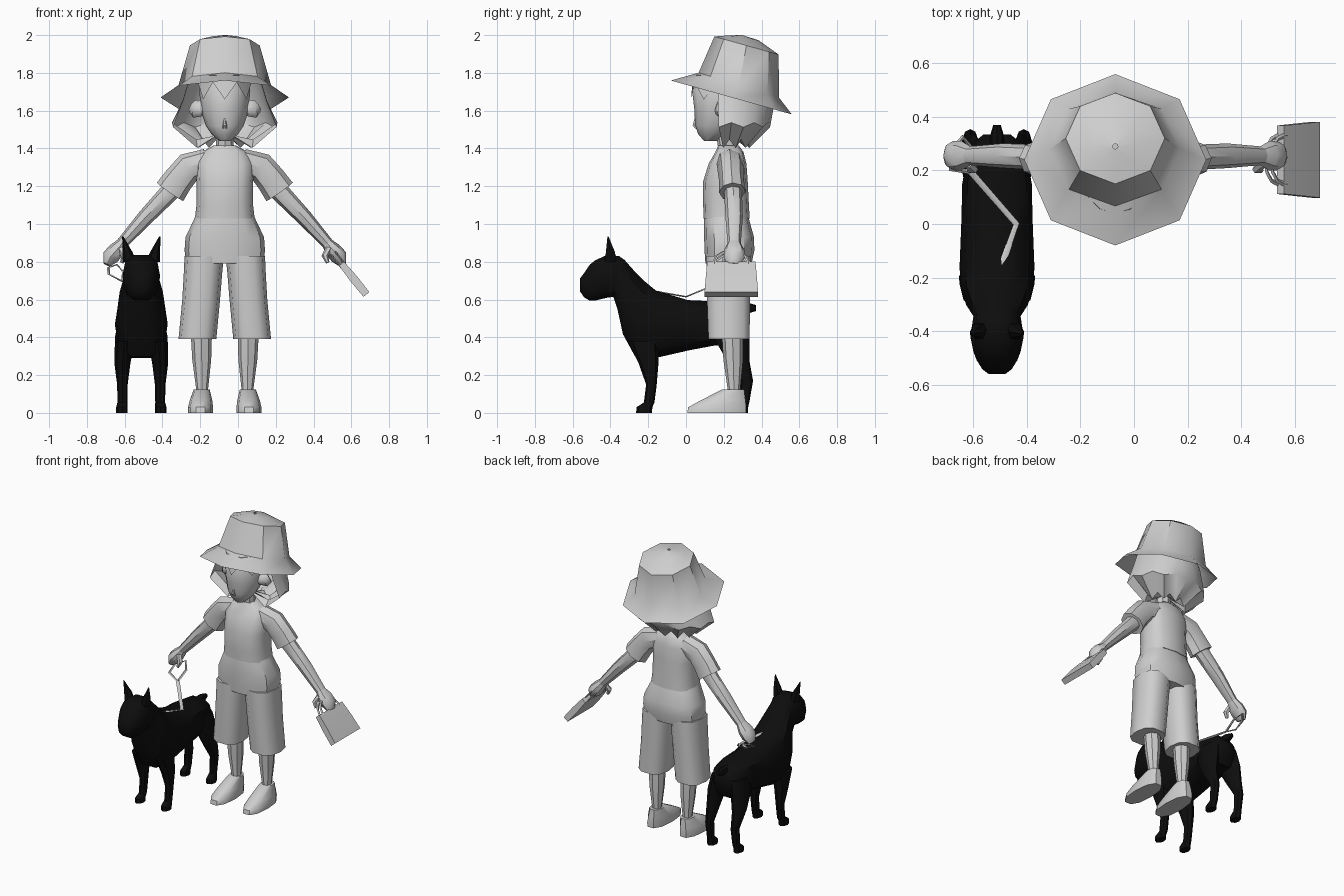
import bpy, bmesh, math
from mathutils import Vector

CX = -0.07   # centre line of the child
DX = -0.512  # centre line of the dog


def material(name, rgb):
    m = bpy.data.materials.new(name)
    m.diffuse_color = (*rgb, 1)
    return m


GREY = material("light_grey", (0.62, 0.62, 0.62))
BLACK = material("black", (0.004, 0.004, 0.004))


def loft(name, rings, mat=GREY, caps=True, closed=True):
    """Skin a list of point rings into one mesh object."""
    bm = bmesh.new()
    rows = [[bm.verts.new(p) for p in r] for r in rings]
    n = len(rows[0])
    for a, b in zip(rows, rows[1:]):
        for i in range(n if closed else n - 1):
            j = (i + 1) % n
            bm.faces.new((a[i], a[j], b[j], b[i]))
    if caps:
        bm.faces.new(rows[0])
        bm.faces.new(rows[-1])
    bmesh.ops.recalc_face_normals(bm, faces=bm.faces)
    me = bpy.data.meshes.new(name)
    bm.to_mesh(me)
    bm.free()
    me.materials.append(mat)
    ob = bpy.data.objects.new(name, me)
    bpy.context.collection.objects.link(ob)
    return ob


def ring(c, u, v, n=10, p=1.0):
    """Superellipse ring round c; p below 1 makes it boxier."""
    c, u, v = Vector(c), Vector(u), Vector(v)
    out = []
    for i in range(n):
        a = 2 * math.pi * i / n
        ca, sa = math.cos(a), math.sin(a)
        out.append(c + u * math.copysign(abs(ca) ** p, ca) + v * math.copysign(abs(sa) ** p, sa))
    return out


def stack(name, rows, x=CX, mat=GREY, n=10, p=1.0, side=1):
    """Horizontal rings given as (x offset, y, z, x radius, y radius)."""
    return loft(name, [ring((x + side * r[0], r[1], r[2]), (r[3], 0, 0), (0, r[4], 0), n, p)
                       for r in rows], mat)


def tube(name, pts, radii, ref=(0, 1, 0), n=8, mat=GREY):
    """Tube along a path; radii are (across, along ref)."""
    pts, ref = [Vector(p) for p in pts], Vector(ref)
    rings = []
    for i, p in enumerate(pts):
        d = (pts[min(i + 1, len(pts) - 1)] - pts[max(i - 1, 0)]).normalized()
        u = d.cross(ref).normalized()
        v = d.cross(u).normalized()
        a, b = radii[i] if isinstance(radii, list) else radii
        rings.append(ring(p, u * a, v * b, n))
    return loft(name, rings, mat)


# Bucket hat: tilted octagonal rings from brim to crown
def hat_ring(y, z, rx, ry, slope):
    return ring((CX, y, z), (rx, 0, 0), (0, ry, -slope * ry), 8)


loft("hat", [hat_ring(0.24, 1.67, 0.34, 0.32, 0.28),
             hat_ring(0.28, 1.735, 0.245, 0.213, 0.31),
             hat_ring(0.32, 1.945, 0.185, 0.17, 0.28),
             hat_ring(0.30, 1.985, 0.09, 0.085, 0.15),
             hat_ring(0.29, 2.0, 0.01, 0.01, 0.0)], caps=False)

# Head, nose, ears and neck
stack("head", [(0, 0.13, 1.44, 0.03, 0.035), (0, 0.145, 1.475, 0.07, 0.08),
               (0, 0.16, 1.52, 0.1, 0.112), (0, 0.185, 1.6, 0.127, 0.14),
               (0, 0.2, 1.71, 0.135, 0.168), (0, 0.23, 1.8, 0.11, 0.13)], n=12)
stack("nose", [(0, 0.058, 1.505, 0.012, 0.01), (0, 0.046, 1.522, 0.012, 0.013),
               (0, 0.053, 1.56, 0.004, 0.008)], n=6)
stack("neck", [(0, 0.225, 1.34, 0.06, 0.055), (0, 0.215, 1.42, 0.047, 0.047),
               (0, 0.2, 1.52, 0.05, 0.05)], n=8)
for s, side in ((-1, "left"), (1, "right")):
    tube(side + "_ear", [(CX + s * 0.11, 0.17, 1.6), (CX + s * 0.145, 0.19, 1.61),
                         (CX + s * 0.165, 0.21, 1.625)],
         [(0.03, 0.02), (0.052, 0.035), (0.04, 0.026)], n=8)


# Hair: back bob with jagged ends, and a pointed fringe
def hair_row(z, rx, ry, jag, start, end, n, cy=0.22):
    out = []
    for i in range(n):
        a = math.radians(start + (end - start) * i / (n - 1))
        out.append(Vector((CX + rx * math.sin(a), cy - ry * math.cos(a), z + (jag if i % 2 else -jag))))
    return out


loft("hair", [hair_row(z, rx, ry, j, 78, 282, 13) for z, rx, ry, j in
              ((1.8, 0.18, 0.19, 0), (1.65, 0.225, 0.25, 0), (1.525, 0.28, 0.225, 0.012),
               (1.425, 0.15, 0.115, 0.022), (1.47, 0.04, 0.04, 0))], caps=False, closed=False)
loft("fringe", [hair_row(z, r, r + 0.035, j, -78, 78, 7, 0.205) for z, r, j in
                ((1.79, 0.13, 0), (1.705, 0.145, -0.045))], caps=False, closed=False)

# Shirt and trousers
stack("shirt", [(0, 0.215, 1.03, 0.158, 0.122), (0, 0.212, 1.1, 0.15, 0.121),
                (0, 0.208, 1.22, 0.15, 0.119), (0, 0.22, 1.32, 0.155, 0.1),
                (0, 0.23, 1.38, 0.125, 0.075), (0, 0.225, 1.415, 0.06, 0.055)], n=12, p=0.75)
stack("trouser_hips", [(0, 0.225, 0.79, 0.205, 0.122), (0, 0.23, 0.86, 0.213, 0.132),
                       (0, 0.228, 0.93, 0.208, 0.132), (0, 0.215, 1.02, 0.165, 0.12),
                       (0, 0.213, 1.06, 0.148, 0.112)], n=12, p=0.75)

for s, side in ((-1, "left"), (1, "right")):
    # Trouser leg, shin and shoe
    stack(side + "_trouser_leg", [(0.145, 0.228, 0.39, 0.1, 0.113), (0.125, 0.225, 0.6, 0.1, 0.118),
                                  (0.114, 0.225, 0.76, 0.102, 0.122), (0.108, 0.225, 0.83, 0.105, 0.122)],
          n=10, p=0.75, side=s)
    stack(side + "_shin", [(0.12, 0.25, 0.05, 0.032, 0.035), (0.12, 0.254, 0.13, 0.032, 0.034),
                           (0.122, 0.25, 0.28, 0.05, 0.052), (0.124, 0.245, 0.42, 0.056, 0.056)],
          n=8, side=s)
    stack(side + "_shoe", [(0.128, 0.162, 0, 0.066, 0.162), (0.128, 0.165, 0.03, 0.066, 0.16),
                           (0.126, 0.195, 0.065, 0.06, 0.125), (0.122, 0.25, 0.125, 0.042, 0.06)],
          n=10, p=0.85, side=s)

    # Sleeve, forearm, hand and thumb
    def arm(pts):
        return [(CX + s * a, y, z) for a, y, z in pts]

    tube(side + "_sleeve", arm([(0.09, 0.23, 1.335), (0.19, 0.235, 1.3), (0.245, 0.24, 1.235),
                                (0.29, 0.245, 1.17)]),
         [(0.065, 0.07), (0.08, 0.07), (0.08, 0.066), (0.085, 0.07)])
    tube(side + "_forearm", arm([(0.22, 0.24, 1.25), (0.31, 0.25, 1.15), (0.42, 0.255, 1.035),
                                 (0.555, 0.255, 0.885)]),
         [(0.055, 0.05), (0.05, 0.047), (0.043, 0.046), (0.03, 0.034)])
    tube(side + "_hand", arm([(0.54, 0.255, 0.9), (0.575, 0.255, 0.86), (0.605, 0.255, 0.825),
                              (0.625, 0.25, 0.785)]),
         [(0.03, 0.034), (0.043, 0.055), (0.045, 0.055), (0.02, 0.035)])
    tube(side + "_thumb", arm([(0.55, 0.225, 0.87), (0.53, 0.205, 0.83), (0.545, 0.2, 0.795)]),
         [(0.018, 0.018), (0.018, 0.018), (0.01, 0.01)], n=6)

    # Dog legs and ear
    stack(side + "_dog_front_leg", [(0.103, -0.222, 0, 0.03, 0.042), (0.103, -0.22, 0.03, 0.03, 0.042),
                                    (0.1, -0.195, 0.055, 0.026, 0.028), (0.1, -0.183, 0.15, 0.028, 0.028),
                                    (0.1, -0.198, 0.26, 0.042, 0.052), (0.088, -0.225, 0.38, 0.052, 0.085)],
          DX, BLACK, 8, side=s)
    stack(side + "_dog_hind_leg", [(0.103, 0.285, 0, 0.03, 0.042), (0.103, 0.287, 0.03, 0.03, 0.042),
                                   (0.1, 0.31, 0.06, 0.025, 0.026), (0.1, 0.322, 0.17, 0.027, 0.033),
                                   (0.1, 0.275, 0.28, 0.04, 0.06), (0.09, 0.24, 0.4, 0.05, 0.095),
                                   (0.07, 0.23, 0.5, 0.05, 0.09)], DX, BLACK, 8, side=s)
    stack(side + "_dog_ear", [(0.062, -0.4, 0.8, 0.038, 0.035), (0.073, -0.4, 0.85, 0.027, 0.028),
                              (0.098, -0.413, 0.935, 0.003, 0.003)], DX, BLACK, 6, side=s)

# Dog trunk, neck and head: rings spanning a top and a bottom point (y, z), half width
sections = [
    ((0.335, 0.52), (0.335, 0.44), 0.05), ((0.285, 0.58), (0.295, 0.36), 0.105),
    ((0.15, 0.595), (0.15, 0.352), 0.13), ((0.01, 0.602), (0.02, 0.327), 0.133),
    ((-0.16, 0.655), (-0.165, 0.283), 0.14), ((-0.225, 0.71), (-0.27, 0.29), 0.134),
    ((-0.27, 0.755), (-0.335, 0.41), 0.115), ((-0.325, 0.815), (-0.365, 0.55), 0.088),
    ((-0.355, 0.835), (-0.385, 0.61), 0.092), ((-0.42, 0.84), (-0.42, 0.605), 0.1),
    ((-0.48, 0.812), (-0.475, 0.592), 0.088), ((-0.508, 0.79), (-0.51, 0.59), 0.076),
    ((-0.545, 0.735), (-0.54, 0.61), 0.055), ((-0.56, 0.715), (-0.56, 0.64), 0.032)]
body = []
for (ty, tz), (by, bz), w in sections:
    top, bot = Vector((DX, ty, tz)), Vector((DX, by, bz))
    body.append(ring((top + bot) / 2, (w, 0, 0), (top - bot) / 2, 10, 0.75))
loft("dog_body", body, BLACK)
tube("dog_tail", [(DX, 0.25, 0.55), (DX, 0.33, 0.555), (DX, 0.37, 0.555)],
     [(0.03, 0.03), (0.028, 0.026), (0.016, 0.014)], ref=(1, 0, 0), mat=BLACK)

# Leash ribbon with its hand loop
ribbon = (0.012, 0.004)
tube("leash", [(-0.61, 0.195, 0.695), (-0.44, 0, 0.615), (-0.5, -0.17, 0.645)], ribbon, (0, 0, 1), 4)
tube("leash_loop", [(-0.61, 0.195, 0.695), (-0.685, 0.205, 0.735), (-0.685, 0.27, 0.77),
                    (-0.64, 0.325, 0.785), (-0.605, 0.28, 0.745), (-0.61, 0.2, 0.7)],
     (0.009, 0.004), (0, 0, 1), 4)

# Handbag: tapered slab hanging at a slant, with two handles
top, bot = Vector((0.548, 0.24, 0.79)), Vector((0.68, 0.24, 0.627))
drop = (bot - top).normalized()
normal = drop.cross(Vector((0, 1, 0)))
bag = []
for c, w, t in ((top, 0.128, 0.017), (top.lerp(bot, 0.5), 0.135, 0.022), (bot, 0.142, 0.02)):
    bag.append([c + Vector((0, w * a, 0)) + normal * t * b
                for a, b in ((-1, -1), (1, -1), (1, 1), (-1, 1))])
loft("handbag", bag)
for s, side in ((-1, "inner"), (1, "outer")):
    base = top + normal * 0.014 * s
    arc = [base + Vector((0, 0.09 * math.cos(a), 0)) - drop * 0.075 * math.sin(a)
           for a in [math.pi * i / 6 for i in range(7)]]
    arc = [arc[0] + drop * 0.02] + arc + [arc[-1] + drop * 0.02]
    tube(side + "_bag_handle", arc, (0.009, 0.005), normal, 4)

# Smooth shading with crisp edges
bpy.ops.object.select_all(action='SELECT')
bpy.context.view_layer.objects.active = bpy.data.objects["hat"]
bpy.ops.object.shade_smooth_by_angle(angle=math.radians(42))
